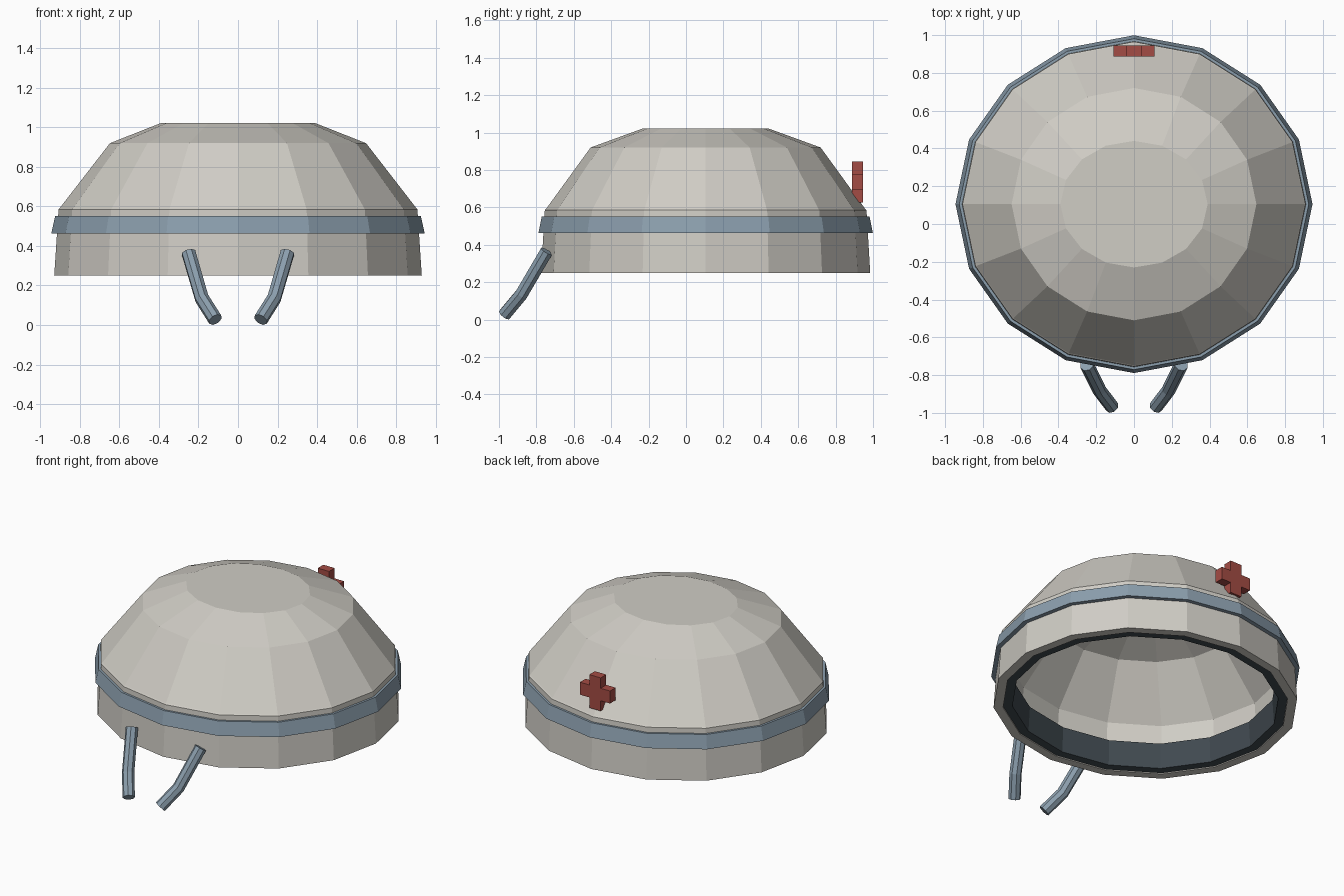
import bpy, bmesh, math

if "Cube" in bpy.data.objects:
    bpy.data.objects.remove(bpy.data.objects["Cube"])

SIDES = 16
CENTRE_Y = 0.105


def material(name, rgb):
    m = bpy.data.materials.new(name)
    m.diffuse_color = (*rgb, 1)
    m.use_nodes = True
    m.node_tree.nodes["Principled BSDF"].inputs["Base Color"].default_value = m.diffuse_color
    return m


SHELL = material("warm_grey", (0.63, 0.61, 0.56))
STEEL = material("blue_grey", (0.26, 0.345, 0.42))
DARK = material("dark_slate", (0.052, 0.068, 0.08))
RED = material("dull_red", (0.37, 0.072, 0.058))


def finish(bm, name, mat):
    bmesh.ops.recalc_face_normals(bm, faces=bm.faces)
    mesh = bpy.data.meshes.new(name)
    bm.to_mesh(mesh)
    bm.free()
    mesh.materials.append(mat)
    ob = bpy.data.objects.new(name, mesh)
    bpy.context.collection.objects.link(ob)
    return ob


def loft(name, rows, mat, ring):
    """Elliptical rows (x radius, y radius, z); ring joins last to first, else both ends are capped."""
    bm = bmesh.new()
    loops = []
    for rx, ry, z in rows:
        angles = [2 * math.pi * i / SIDES for i in range(SIDES)]
        loops.append([bm.verts.new((rx * math.cos(a), CENTRE_Y + ry * math.sin(a), z)) for a in angles])
    pairs = list(zip(loops, loops[1:]))
    if ring:
        pairs.append((loops[-1], loops[0]))
    else:
        bm.faces.new(loops[0])
        bm.faces.new(loops[-1])
    for a, b in pairs:
        for i in range(SIDES):
            j = (i + 1) % SIDES
            bm.faces.new((a[i], a[j], b[j], b[i]))
    return finish(bm, name, mat)


# Hollow helmet shell: inside from crown down to rim, then outside back up
loft("helmet_shell", [
    (0.36, 0.305, 0.965), (0.605, 0.57, 0.87), (0.85, 0.80, 0.565), (0.872, 0.825, 0.25),
    (0.93, 0.88, 0.25), (0.908, 0.86, 0.585), (0.902, 0.853, 0.592),
    (0.648, 0.615, 0.92), (0.39, 0.335, 1.022)], SHELL, False)

# Outer band around the shell
loft("outer_band", [
    (0.90, 0.85, 0.463), (0.945, 0.894, 0.463), (0.925, 0.876, 0.552), (0.89, 0.84, 0.552)], STEEL, True)

# Sweat band lining the inside of the rim
loft("inner_lining", [
    (0.88, 0.832, 0.256), (0.815, 0.77, 0.256), (0.805, 0.76, 0.42), (0.87, 0.82, 0.42)], DARK, True)

# Chin straps, bent eight-sided rods
for side, label in ((-1, "left"), (1, "right")):
    curve = bpy.data.curves.new("strap_path", "CURVE")
    curve.dimensions = "3D"
    curve.bevel_depth = 0.037
    curve.bevel_resolution = 2
    curve.use_fill_caps = True
    spline = curve.splines.new("POLY")
    path = [(0.25, -0.745, 0.365), (0.183, -0.88, 0.135), (0.115, -0.97, 0.027)]
    spline.points.add(len(path) - 1)
    for p, (x, y, z) in zip(spline.points, path):
        p.co = (side * x, y, z, 1)
    spline.use_smooth = False
    curve.materials.append(STEEL)
    strap = bpy.data.objects.new(label + "_chin_strap", curve)
    bpy.context.collection.objects.link(strap)
    bpy.ops.object.select_all(action="DESELECT")
    strap.select_set(True)
    bpy.context.view_layer.objects.active = strap
    bpy.ops.object.convert(target="MESH")

# Raised cross on the back
bm = bmesh.new()
s, w = 0.109, 0.041
quarter = [(w, s), (w, w), (s, w)]
outline = []
for k in range(4):
    c, n = round(math.cos(-k * math.pi / 2)), round(math.sin(-k * math.pi / 2))
    outline += [(c * x - n * z, n * x + c * z) for x, z in quarter]
verts = [bm.verts.new((x, 0.887, 0.735 + z)) for x, z in outline]
face = bm.faces.new(verts)
ext = bmesh.ops.extrude_face_region(bm, geom=[face], use_keep_orig=True)
moved = [v for v in ext["geom"] if isinstance(v, bmesh.types.BMVert)]
bmesh.ops.translate(bm, verts=moved, vec=(0, 0.058, 0))
finish(bm, "back_cross", RED)
